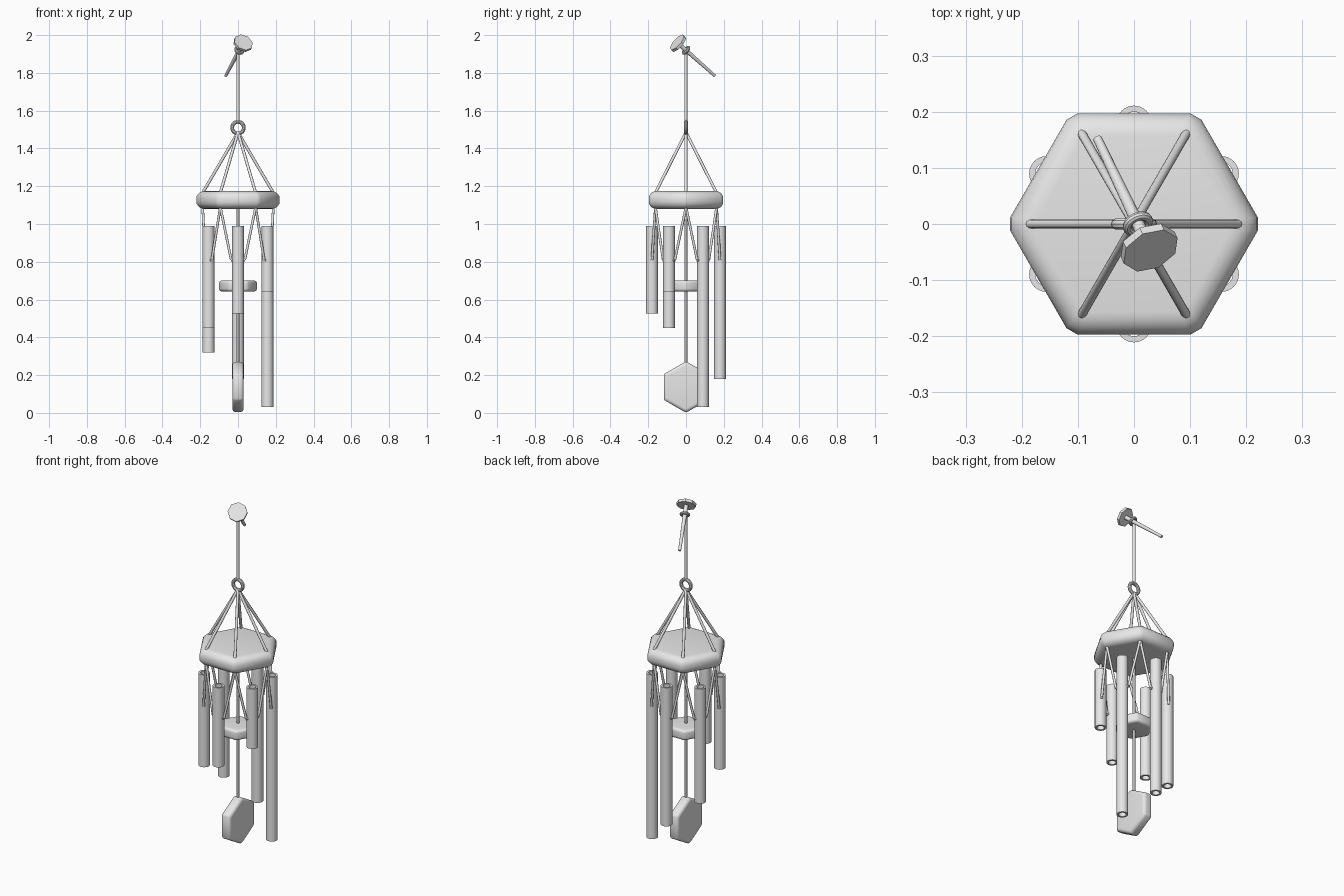
import bpy, bmesh, math
from mathutils import Vector, Matrix

if "Cube" in bpy.data.objects:
    bpy.data.objects.remove(bpy.data.objects["Cube"])

grey = bpy.data.materials.new("plain_grey")
grey.diffuse_color = (0.8, 0.8, 0.8, 1)
grey.use_nodes = True
grey.node_tree.nodes["Principled BSDF"].inputs["Base Color"].default_value = grey.diffuse_color


def finish(obj, name, angle=35):
    obj.name = name
    obj.data.materials.clear()
    obj.data.materials.append(grey)
    bpy.ops.object.select_all(action='DESELECT')
    obj.select_set(True)
    bpy.context.view_layer.objects.active = obj
    bpy.ops.object.shade_smooth_by_angle(angle=math.radians(angle))
    return obj


def loft(name, rings, closed=False, angle=35):
    """Skin a list of equal rings of points; cap the ends unless closed."""
    bm = bmesh.new()
    rows = [[bm.verts.new(p) for p in ring] for ring in rings]
    n = len(rows[0])
    pairs = list(zip(rows, rows[1:])) + ([(rows[-1], rows[0])] if closed else [])
    for a, b in pairs:
        for i in range(n):
            bm.faces.new((a[i], a[(i + 1) % n], b[(i + 1) % n], b[i]))
    if not closed:
        bm.faces.new(rows[0])
        bm.faces.new(rows[-1])
    bmesh.ops.recalc_face_normals(bm, faces=bm.faces)
    me = bpy.data.meshes.new(name)
    bm.to_mesh(me)
    bm.free()
    obj = bpy.data.objects.new(name, me)
    bpy.context.collection.objects.link(obj)
    return finish(obj, name, angle)


def circle(r, z, n):
    return [Vector((r * math.cos(math.tau * i / n), r * math.sin(math.tau * i / n), z)) for i in range(n)]


def rod(name, a, b, r1, r2=None, sides=12):
    """Straight round bar between two points."""
    a, b = Vector(a), Vector(b)
    rot = (b - a).to_track_quat('Z', 'Y')
    ends = [(a, r1), (b, r1 if r2 is None else r2)]
    return loft(name, [[p + rot @ v for v in circle(r, 0, sides)] for p, r in ends])


def rounded_hexagon(name, radius, half, bevel, cut, place):
    """Hexagonal block with softened corners and a rounded rim."""
    corners = [Vector((radius * math.cos(k * math.pi / 3), radius * math.sin(k * math.pi / 3), 0)) for k in range(6)]
    outline = []
    for k, c in enumerate(corners):
        for other in (corners[k - 1], corners[(k + 1) % 6]):
            outline.append(c + (other - c).normalized() * cut)
    rings = []
    for side in (-1, 1):
        for i in range(6):
            t = math.pi / 2 * (i / 5 if side < 0 else 1 - i / 5)
            s = 1 - bevel * (1 - math.sin(t)) / (radius * 0.866)
            z = side * (half - bevel + bevel * math.cos(t))
            rings.append([place @ Vector((p.x * s, p.y * s, z)) for p in outline])
    return loft(name, rings, angle=40)


def ring(name, centre, major, minor, direction):
    bpy.ops.mesh.primitive_torus_add(major_radius=major, minor_radius=minor, major_segments=24,
                                     minor_segments=10, location=centre,
                                     rotation=Vector(direction).to_track_quat('Z', 'Y').to_euler())
    return finish(bpy.context.object, name)


def polar(r, deg, z):
    a = math.radians(deg)
    return Vector((r * math.cos(a), r * math.sin(a), z))


# Wooden blocks: top plate, striker and hanging sail
rounded_hexagon("top_plate", 0.2275, 0.047, 0.04, 0.013, Matrix.Translation((0, 0, 1.127)))
rounded_hexagon("striker", 0.103, 0.03, 0.016, 0.006, Matrix.Translation((0, 0, 0.672)))
sail_place = Matrix.Translation((0, 0, 0.137)) @ Matrix.Rotation(math.pi / 2, 4, 'Z') \
    @ Matrix.Rotation(math.pi / 2, 4, 'X') @ Matrix.Rotation(math.pi / 6, 4, 'Z')
rounded_hexagon("sail", 0.136, 0.03, 0.018, 0.006, sail_place)

# Six hollow tubes, each with a cross pin
bottoms = {90: 0.18, 150: 0.32, 210: 0.45, 270: 0.525, 330: 0.64, 30: 0.03}
for deg, low in bottoms.items():
    c = polar(0.18, deg, 0)
    profile = [(0.031, low), (0.031, 0.99), (0.02, 0.99), (0.02, low)]
    loft("tube", [[c + v for v in circle(r, z, 24)] for r, z in profile], closed=True)
    mid = polar(0.18, deg, 0.81)
    side = polar(0.036, deg + 90, 0)
    rod("tube_pin", mid - side, mid + side, 0.009)
    # Cords from the plate down to both sides of the tube
    for s in (-1, 1):
        rod("tube_cord", polar(0.187, deg + 30 * s, 1.09), mid + side * s, 0.007)

# Cords from the plate up to the ring, and the central cord
for deg in range(0, 360, 60):
    rod("upper_cord", polar(0.187, deg, 1.165), (0, 0, 1.485), 0.008)
rod("centre_cord", (0, 0, 1.1), (0, 0, 0.26), 0.007)
ring("hanging_ring", (0, 0, 1.51), 0.031, 0.010, (0, 1, 0))
rod("hanging_cord", (0, 0, 1.54), (0, 0, 1.905), 0.008)

# Slanted nail with an eight-sided head, and the loop round it
head = Vector((0.027, -0.042, 1.957))
tip = Vector((-0.065, 0.152, 1.785))
axis = (tip - head).normalized()
rod("nail_shank", head, tip, 0.012, 0.008)
rod("nail_head", head - axis * 0.008, head + axis * 0.008, 0.053, sides=8)
ring("nail_loop", head + axis * 0.06, 0.02, 0.008, axis)
